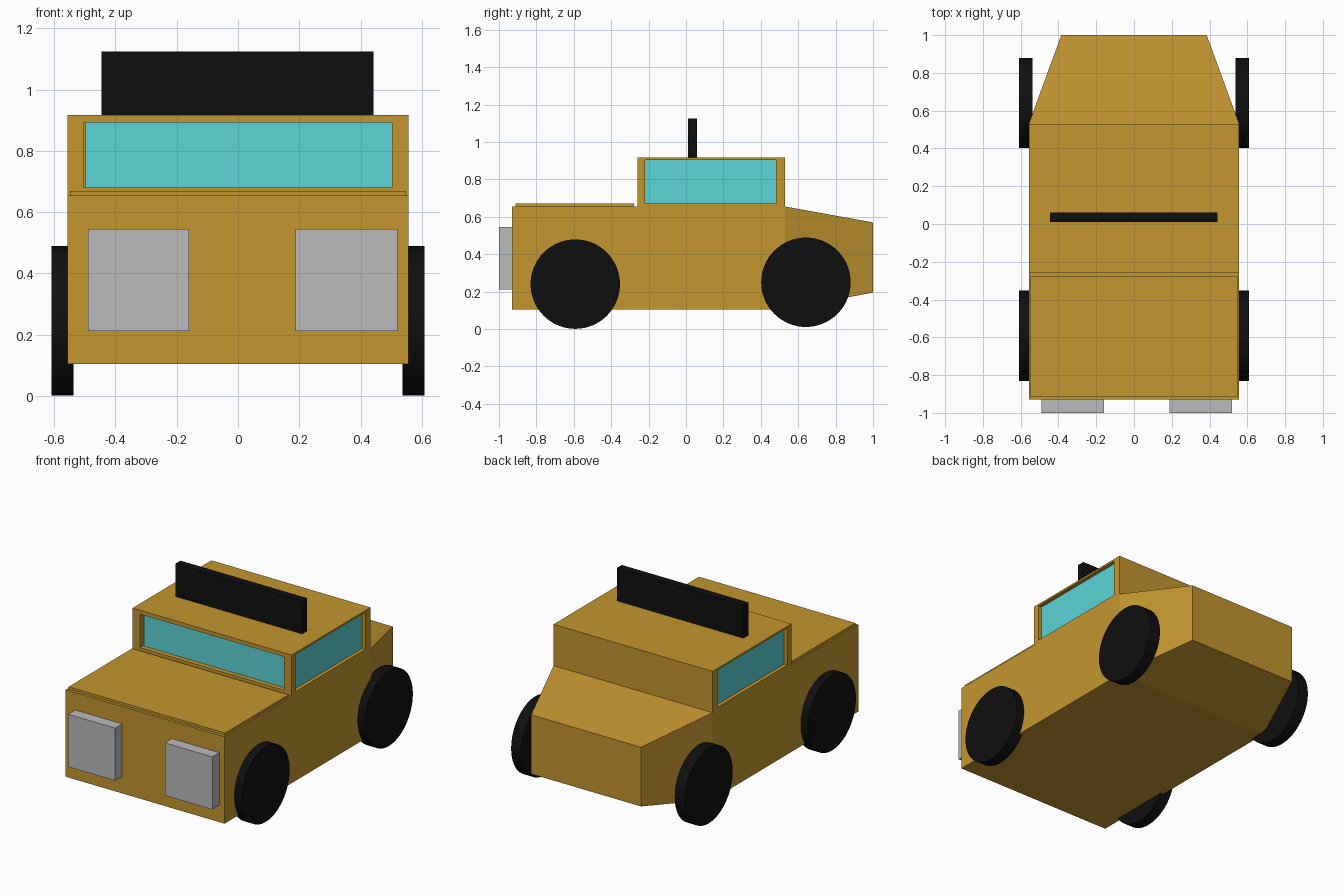
import bpy, bmesh, math

if "Cube" in bpy.data.objects:
    bpy.data.objects.remove(bpy.data.objects["Cube"])


def material(name, rgb):
    m = bpy.data.materials.new(name)
    m.diffuse_color = (*rgb, 1)
    m.use_nodes = True
    m.node_tree.nodes["Principled BSDF"].inputs["Base Color"].default_value = m.diffuse_color
    return m


GOLD = material("gold_paint", (0.55, 0.304, 0.029))
BLACK = material("black", (0.0048, 0.0048, 0.0048))
GLASS = material("turquoise_glass", (0.107, 0.66, 0.675))
GREY = material("light_grey", (0.5, 0.5, 0.5))


def add_mesh(name, bm, mat):
    bmesh.ops.recalc_face_normals(bm, faces=bm.faces[:])
    me = bpy.data.meshes.new(name)
    bm.to_mesh(me)
    bm.free()
    me.materials.append(mat)
    ob = bpy.data.objects.new(name, me)
    bpy.context.collection.objects.link(ob)
    return ob


def box(name, x, y, z, mat):
    """Box from (min, max) ranges on each axis."""
    bm = bmesh.new()
    bmesh.ops.create_cube(bm, size=1)
    for v in bm.verts:
        v.co = [(a + b) / 2 + c * (b - a) for c, (a, b) in zip(v.co, (x, y, z))]
    return add_mesh(name, bm, mat)


# Body and cabin: side profile (y, z) extruded across the width
W, TAIL_W = 0.557, 0.385
profile = [(-0.93, 0.105), (0.53, 0.105), (0.53, 0.655), (0.53, 0.917),
           (-0.26, 0.917), (-0.26, 0.655), (-0.93, 0.655)]
bm = bmesh.new()
left = [bm.verts.new((-W, y, z)) for y, z in profile]
right = [bm.verts.new((W, y, z)) for y, z in profile]
bm.faces.new(left)
bm.faces.new(right)
n = len(profile)
sides = [bm.faces.new((left[i], left[(i + 1) % n], right[(i + 1) % n], right[i]))
         for i in range(n)]

# Tapered tail pulled out of the lower back face
tail = bmesh.ops.extrude_discrete_faces(bm, faces=[sides[1]])["faces"][0]
for v in tail.verts:
    v.co = (math.copysign(TAIL_W, v.co.x), 1.0, 0.57 if v.co.z > 0.4 else 0.195)
body = add_mesh("body", bm, GOLD)

# Window recesses cut into the cabin, with glass at the back of each
cutters = [box("windscreen_cutter", (-0.505, 0.503), (-0.4, -0.22), (0.68, 0.892), GOLD)]
box("windscreen", (-0.498, 0.503), (-0.229, -0.219), (0.68, 0.892), GLASS)
for s, side in ((-1, "left"), (1, "right")):
    xs = sorted((s * 0.525, s * 0.7))
    cutters.append(box(side + "_window_cutter", xs, (-0.22, 0.48), (0.67, 0.905), GOLD))
    xs = sorted((s * 0.524, s * 0.533))
    box(side + "_window", xs, (-0.22, 0.48), (0.67, 0.905), GLASS)
for c in cutters:
    mod = body.modifiers.new(c.name, "BOOLEAN")
    mod.operation = "DIFFERENCE"
    mod.solver = "EXACT"
    mod.object = c
    c.hide_render = True
    c.hide_viewport = True

# Raised bonnet panel
box("bonnet", (-0.548, 0.548), (-0.912, -0.277), (0.645, 0.67), GOLD)

# Square headlights
box("left_headlight", (-0.49, -0.16), (-1.0, -0.925), (0.212, 0.545), GREY)
box("right_headlight", (0.188, 0.52), (-1.0, -0.925), (0.212, 0.545), GREY)

# Roof light bar
box("roof_bar", (-0.445, 0.443), (0.01, 0.06), (0.91, 1.125), BLACK)

# Wheels
for s, side in ((-1, "left"), (1, "right")):
    for end, y, z in (("front", -0.592, 0.24), ("rear", 0.641, 0.25)):
        bpy.ops.mesh.primitive_cylinder_add(
            vertices=64, radius=0.239, depth=0.072,
            location=(s * 0.573, y, z), rotation=(0, math.pi / 2, 0))
        wheel = bpy.context.object
        wheel.name = f"{end}_{side}_wheel"
        wheel.data.materials.append(BLACK)
        bpy.ops.object.shade_smooth_by_angle()
